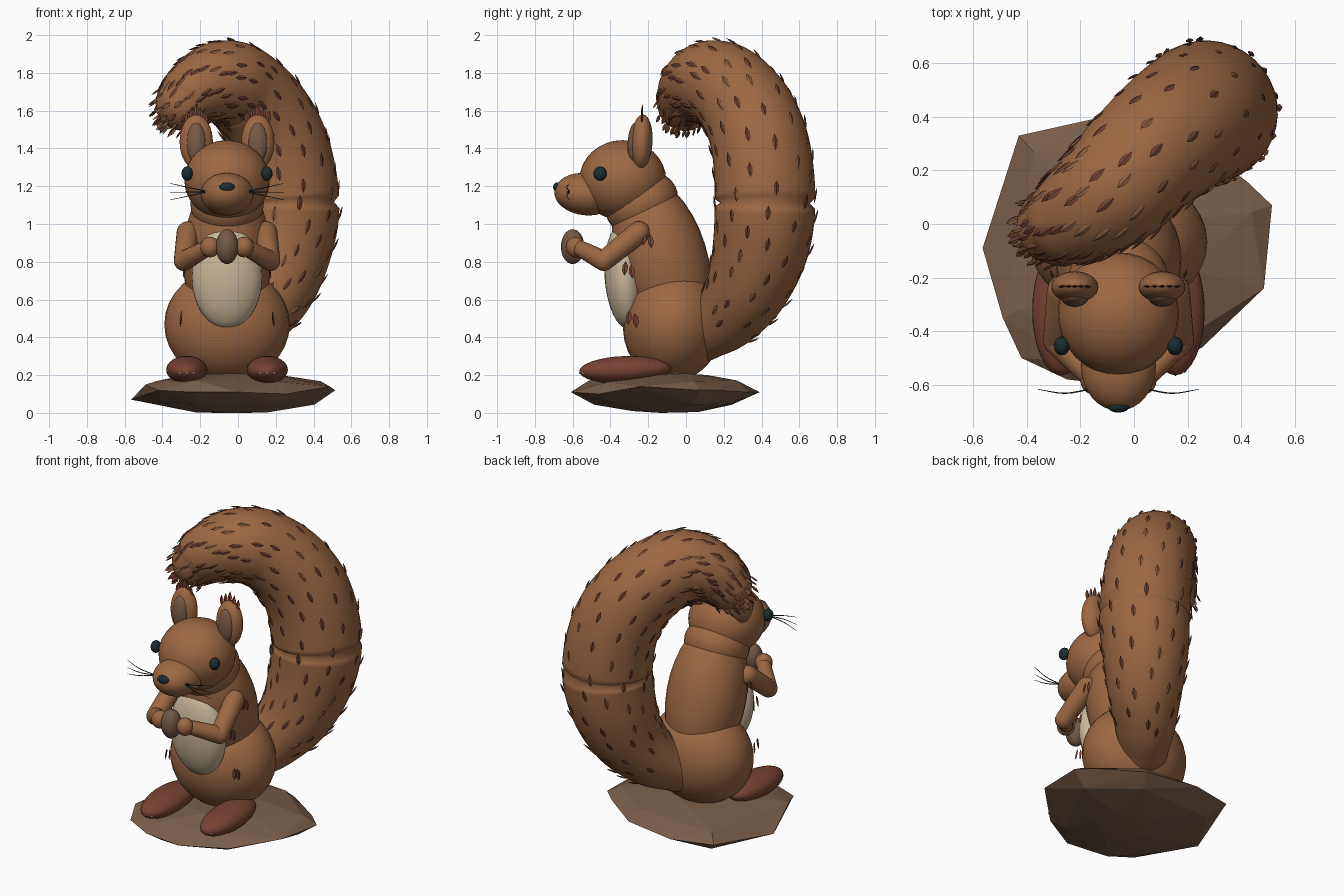
import bpy, bmesh, math, random
from mathutils import Vector, Matrix

if "Cube" in bpy.data.objects:
    bpy.data.objects.remove(bpy.data.objects["Cube"])

random.seed(4)
CX = -0.058  # symmetry line of the animal


def mat(name, r, g, b):
    m = bpy.data.materials.new(name)
    m.diffuse_color = (r, g, b, 1)
    m.use_nodes = True
    m.node_tree.nodes["Principled BSDF"].inputs["Base Color"].default_value = m.diffuse_color
    return m


FUR = mat("fur_brown", .335, .138, .055)
CREAM = mat("belly_cream", .60, .485, .32)
RED = mat("foot_red_brown", .19, .055, .032)
STONE = mat("stone_brown", .19, .112, .07)
DARK = mat("eye_dark", .012, .026, .03)
INNER = mat("inner_ear", .19, .10, .058)
NUT = mat("nut_brown", .17, .098, .06)
TUFT = mat("bristle_dark", .16, .054, .029)
TUFT2 = mat("bristle_mid", .25, .105, .046)
CLAW = mat("claw_grey", .5, .45, .4)


def finish(name, bm, mats, smooth=True):
    bmesh.ops.recalc_face_normals(bm, faces=bm.faces)
    me = bpy.data.meshes.new(name)
    bm.to_mesh(me)
    bm.free()
    for m in mats:
        me.materials.append(m)
    for p in me.polygons:
        p.use_smooth = smooth
    ob = bpy.data.objects.new(name, me)
    bpy.context.collection.objects.link(ob)
    return ob


def ball(name, loc, rad, m, tilt=0, seg=32):
    bm = bmesh.new()
    mx = (Matrix.Translation(loc) @ Matrix.Rotation(math.radians(tilt), 4, 'X')
          @ Matrix.Diagonal((*rad, 1)))
    bmesh.ops.create_uvsphere(bm, u_segments=seg, v_segments=seg // 2, radius=1, matrix=mx)
    return finish(name, bm, [m])


def spline(keys, n):
    """Smooth samples (point, radius) through keys of (x, y, z, r)."""
    k = [Vector(p) for p in keys]
    k = [2 * k[0] - k[1]] + k + [2 * k[-1] - k[-2]]
    out = []
    for i in range(1, len(k) - 2):
        a, b, c, d = k[i - 1:i + 3]
        for j in range(n):
            t = j / n
            out.append(.5 * (2 * b + (c - a) * t + (2 * a - 5 * b + 4 * c - d) * t * t
                             + (3 * b - a - 3 * c + d) * t ** 3))
    return out + [k[-2]]


def frames(samples):
    """Point, radius, tangent, side and up vectors along the samples."""
    pts = [s.to_3d() for s in samples]
    side = None
    res = []
    for i, p in enumerate(pts):
        t = (pts[min(i + 1, len(pts) - 1)] - pts[max(i - 1, 0)]).normalized()
        side = t.orthogonal() if side is None else side - t * side.dot(t)
        side.normalize()
        res.append((p, samples[i].w, t, side.copy(), t.cross(side)))
    return res


def tube(name, fr, m, seg=28):
    """Round tube along the frames with rounded ends."""
    angs = [math.radians(a) for a in (80, 60, 40, 20)]
    p0, r0, t0, s0, u0 = fr[0]
    p1, r1, t1, s1, u1 = fr[-1]
    rings = ([(p0 - t0 * r0 * math.sin(a), r0 * math.cos(a), t0, s0, u0) for a in angs] + fr
             + [(p1 + t1 * r1 * math.sin(a), r1 * math.cos(a), t1, s1, u1) for a in reversed(angs)])
    bm = bmesh.new()
    prev = None
    for p, r, t, s, u in rings:
        ring = [bm.verts.new(p + r * (s * math.cos(w) + u * math.sin(w)))
                for w in (2 * math.pi * i / seg for i in range(seg))]
        if prev:
            for i in range(seg):
                j = (i + 1) % seg
                bm.faces.new((prev[i], prev[j], ring[j], ring[i]))
        else:
            bm.faces.new(ring)
        prev = ring
    bm.faces.new(prev)
    return finish(name, bm, [m])


def leaf(bm, base, along, out, length=.08, width=.013, idx=0):
    """Thin pointed tuft of hair lying along a surface."""
    along, out = along.normalized(), out.normalized()
    side = along.cross(out).normalized()
    out = side.cross(along)
    a, b = bm.verts.new(base), bm.verts.new(base + along * length)
    rings = []
    for t in (.3, .65):
        c = base + along * length * t
        rings.append([bm.verts.new(c + o) for o in
                      (side * width, out * .005, -side * width, -out * .005)])
    for i in range(4):
        j = (i + 1) % 4
        q, w = rings
        for f in ((a, q[i], q[j]), (q[i], w[i], w[j], q[j]), (w[i], b, w[j])):
            bm.faces.new(f).material_index = idx


# Faceted stone base from one outline
outline = [(-.565, -.09, .07), (-.43, .33, .12), (-.16, .39, .11), (.18, .33, .11),
           (.42, .16, .12), (.515, .07, .12), (.485, -.24, .14), (.255, -.46, .10),
           (.0, -.61, .11), (-.25, -.58, .11), (-.42, -.5, .12), (-.49, -.35, .15)]
bm = bmesh.new()
for i, (x, y, z) in enumerate(outline):
    bm.verts.new((x, y, z))
    for k, h in ((.86, .165), (.45, .203), (.8, .045), (.35, .004)):
        if i % 2 == (k > .5):
            bm.verts.new((-.03 + (x + .03) * k, -.11 + (y + .11) * k, h + random.uniform(-.004, .008)))
bm.verts.new((-.03, -.13, 0))
bmesh.ops.convex_hull(bm, input=bm.verts)
finish("stone_base", bm, [STONE], False)

# Body, neck and head
ball("hips", (CX, -.068, .468), (.332, .265, .305), FUR, -8)
ball("torso", (CX, -.128, .82), (.235, .24, .445), FUR, 17)
ball("belly", (CX, -.325, .72), (.187, .106, .275), CREAM, 4)
ball("neck", (CX, -.235, 1.11), (.195, .2, .16), FUR, 27)
ball("head", (CX, -.335, 1.232), (.226, .23, .212), FUR)
ball("snout", (CX, -.53, 1.158), (.14, .168, .112), FUR, -6)
ball("nose", (CX, -.680, 1.195), (.042, .024, .026), DARK, 0, 16)
ball("nut", (CX, -.60, .88), (.06, .062, .092), NUT)

# Paired parts
for s, tag in ((-1, "left"), (1, "right")):
    def P(dx, y, z):
        return Vector((CX + s * dx, y, z))
    ball("eye_" + tag, P(.211, -.455, 1.267), (.03, .035, .038), DARK, 0, 20)
    ball("ear_" + tag, P(.163, -.235, 1.435), (.088, .058, .145), FUR, -3)
    ball("inner_ear_" + tag, P(.163, -.272, 1.43), (.052, .037, .107), INNER, -3)
    ball("foot_" + tag, P(.213, -.322, .228), (.109, .243, .073), RED, 2)
    ball("hand_" + tag, P(.09, -.585, .878), (.052, .052, .055), FUR, 0, 20)

    # Arm bent at the elbow
    for part, a, b, ra, rb in (("upper_arm_", P(.207, -.25, .955), P(.228, -.435, .805), .06, .054),
                               ("forearm_", P(.228, -.435, .805), P(.1, -.57, .875), .054, .042)):
        tube(part + tag, frames([Vector((*a, ra)), Vector((*b, rb))]), FUR, 20)

    # Ear tufts
    bm = bmesh.new()
    for i in range(-2, 3):
        dx = i * .026
        z = 1.565 - abs(i) * .011
        leaf(bm, P(.163 + dx, -.235, z - .02), Vector((i * .06, .05, 1)), Vector((0, -1, 0)),
             .095 - .008 * abs(i), .013)
    finish("ear_tuft_" + tag, bm, [RED], False)

    # Whiskers
    for i, z in enumerate((1.215, 1.168, 1.128)):
        w = [(*P(.10, -.615, 1.172), .003), (*P(.2, -.632, (1.17 + z) / 2), .0024),
             (*P(.30, -.617, z), .0012)]
        tube(f"whisker_{tag}_{i + 1}", frames(spline(w, 4)), DARK, 6)

    # Claws
    for i in (-1, 0, 1):
        ball(f"claw_{tag}_{i + 2}", P(.213 + i * .035, -.55 + abs(i) * .012, .212),
             (.008, .018, .008), CLAW, 0, 8)

    # Small fur tufts on shoulder, flank and hip
    bm = bmesh.new()
    for dx, y, z in ((.245, -.205, .925), (.222, -.305, .765), (.24, -.285, .505)):
        for k in (-1, 1):
            leaf(bm, P(dx, y + k * .014, z + .03 - .008 * k), Vector((s * .12, k * .1, -1)),
                 Vector((s, -.3, 0)), .078, .015, k == 0)
    finish("fur_tuft_" + tag, bm, [RED], False)

# Bushy tail sweeping up and over the head
keys = [(.01, .1, .42, .145), (.1, .22, .515, .182), (.19, .325, .67, .222), (.245, .395, .88, .255),
        (.27, .418, 1.11, .267), (.23, .4, 1.38, .261), (.145, .34, 1.57, .25),
        (.03, .24, 1.705, .235), (-.06, .145, 1.75, .224), (-.15, .075, 1.74, .204),
        (-.235, .02, 1.695, .176), (-.29, -.005, 1.64, .148)]
N = 10
fr = frames(spline(keys, N))
seam = 4 * N
shaped = list(fr)
p, r, t, a, b = fr[seam]
shaped[seam] = (p, r * .89, t, a, b)
tube("tail", shaped, FUR, 36)

# Bristles scattered over the tail, denser at the tip
bm = bmesh.new()
angle = 0
for i in range(9, len(fr)):
    p, r, t, a, b = fr[i]
    slope = (fr[i][1] - fr[i - 1][1]) / max((fr[i][0] - fr[i - 1][0]).length, 1e-4)
    for k in range(2 if i < 80 else 3):
        angle += 2.39996 + random.uniform(-.12, .12)
        out = a * math.cos(angle) + b * math.sin(angle)
        leaf(bm, p + out * (r - .001), t + out * (.16 + slope), out,
             random.uniform(.075, .09), .0135, random.random() < .25)
p, r, t, a, b = fr[-1]
for i in range(34):
    w, e = i * 2.39996, math.radians(10 + 75 * i / 34)
    rad = a * math.cos(w) + b * math.sin(w)
    out = rad * math.cos(e) + t * math.sin(e)
    leaf(bm, p + out * r * .98, t + rad * .15, out, .06, .012, i % 2)
finish("tail_bristles", bm, [TUFT, TUFT2], False)
